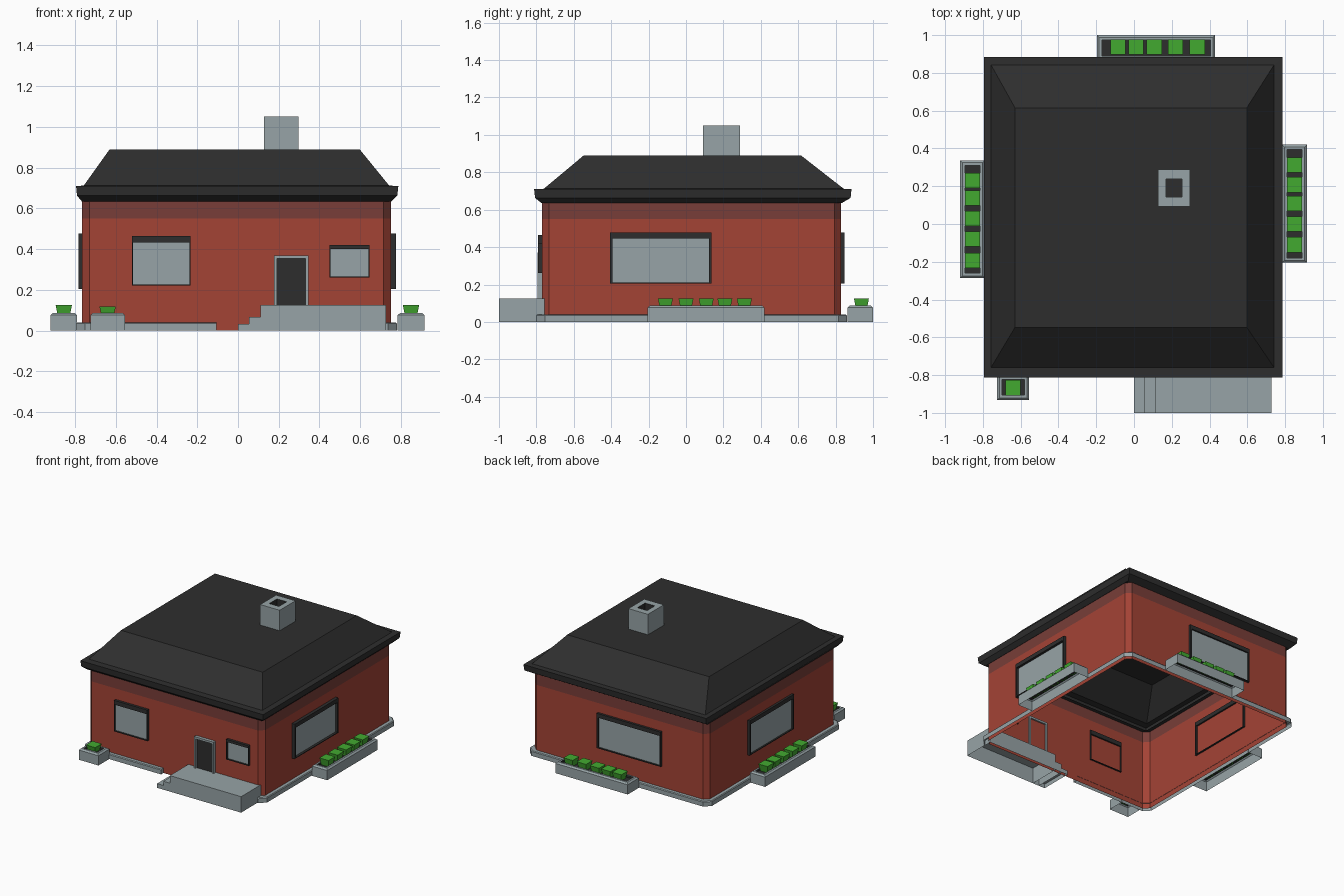
import bpy, bmesh

if "Cube" in bpy.data.objects:
    bpy.data.objects.remove(bpy.data.objects["Cube"])

def mat(name, r, g, b):
    m = bpy.data.materials.new(name)
    m.diffuse_color = (r, g, b, 1)
    m.use_nodes = True
    m.node_tree.nodes["Principled BSDF"].inputs["Base Color"].default_value = m.diffuse_color
    return m

RED = mat("red brick", 0.37, 0.056, 0.036)
BAND = mat("dark red band", 0.19, 0.048, 0.040)
DARK = mat("dark roof", 0.027, 0.027, 0.027)
GREY = mat("grey stone", 0.31, 0.37, 0.385)
GREEN = mat("leaf green", 0.055, 0.40, 0.030)

def finish(name, bm, mats, recalc=True):
    if recalc:
        bmesh.ops.recalc_face_normals(bm, faces=bm.faces[:])
    me = bpy.data.meshes.new(name)
    bm.to_mesh(me)
    bm.free()
    for m in mats:
        me.materials.append(m)
    ob = bpy.data.objects.new(name, me)
    bpy.context.collection.objects.link(ob)
    return ob

def outline(rect, c=0.0):
    """Rectangle (x0, x1, y0, y1), counter-clockwise, with optional cut corners."""
    x0, x1, y0, y1 = rect
    if c == 0:
        return [(x0, y0), (x1, y0), (x1, y1), (x0, y1)]
    return [(x0 + c, y0), (x1 - c, y0), (x1, y0 + c), (x1, y1 - c),
            (x1 - c, y1), (x0 + c, y1), (x0, y1 - c), (x0, y0 + c)]

def grow(rect, d):
    return (rect[0] - d, rect[1] + d, rect[2] - d, rect[3] + d)

def loft(name, levels, mats, c=0.0, cap=True, segs=None):
    """Skin stacked rectangles; segs gives a material number per band, the last for the cap."""
    bm = bmesh.new()
    rings = [[bm.verts.new((x, y, z)) for x, y in outline(r, c)] for r, z in levels]
    segs = segs or [0] * len(levels)
    n = len(rings[0])
    for k in range(len(rings) - 1):
        for i in range(n):
            j = (i + 1) % n
            f = bm.faces.new((rings[k][i], rings[k][j], rings[k + 1][j], rings[k + 1][i]))
            f.material_index = segs[k]
    if cap:
        bm.faces.new(rings[-1]).material_index = segs[-1]
    return finish(name, bm, mats, recalc=False)

# Walls: open shell with cut corners and a dark band under the eaves
WALL = (-0.765, 0.75, -0.77, 0.83)
loft("walls", [(WALL, 0), (WALL, 0.55), (WALL, 0.65)], [RED, BAND], c=0.037, cap=False, segs=[0, 1])

# Roof: hipped with flat top and a boxed eave
EAVE = (-0.795, 0.787, -0.812, 0.885)
loft("roof", [(grow(WALL, -0.03), 0.635), (grow(WALL, 0.002), 0.635), (grow(EAVE, -0.005), 0.663),
              (EAVE, 0.71), ((-0.757, 0.742, -0.76, 0.843), 0.712),
              ((-0.63, 0.597, -0.547, 0.615), 0.89)], [DARK])

# Chimney with recessed dark flue
CH = (0.128, 0.296, 0.092, 0.288)
FLUE = (0.17, 0.254, 0.143, 0.238)
loft("chimney", [(CH, 0.87), (CH, 1.05), (FLUE, 1.05), (FLUE, 0.99)], [GREY, DARK], segs=[0, 0, 1, 1])

# Base strip: runs round the house, open where the porch stands
bm = bmesh.new()
def path(d):
    o = outline(grow(WALL, d), 0.045)
    return [(0.725, o[0][1])] + o[1:] + [o[0], (-0.105, o[0][1])]
prof = [[bm.verts.new((x, y, z)) for x, y in path(d)]
        for d, z in ((0.03, 0), (0.03, 0.034), (0.025, 0.04), (-0.002, 0.04))]
# the strip's outer ring starts right of the porch and ends left of it
for a, b in zip(prof, prof[1:]):
    for i in range(len(a) - 1):
        bm.faces.new((a[i], a[i + 1], b[i + 1], b[i]))
for i in (0, len(prof[0]) - 1):
    x = prof[0][i].co.x
    bm.faces.new([p[i] for p in prof] + [bm.verts.new((x, WALL[2], 0))])
finish("base_strip", bm, [GREY])

# Porch and two steps, open underneath
for name, x0, x1, z in (("porch", 0.11, 0.727, 0.125), ("upper_step", 0.055, 0.11, 0.066),
                        ("lower_step", 0.0, 0.055, 0.033)):
    r = (x0, x1, -1.0, -0.745)
    loft(name, [(r, 0), (r, z)], [GREY])

# Wall openings, in wall coordinates: u along, d outward, z up
SIDES = {
    "front": lambda u, d, z: (u, WALL[2] - d, z),
    "right": lambda u, d, z: (WALL[1] + d, u, z),
    "back": lambda u, d, z: (u, WALL[3] + d, z),
    "left": lambda u, d, z: (WALL[0] - d, u, z),
}

def opening(name, side, u0, u1, z0, z1, rim, top, sill, out, frame, pane, inset=0.006):
    """Raised frame ring around a pane; top bar may be thicker than the sides."""
    P = SIDES[side]
    outer = outline((u0, u1, z0, z1))
    inner = outline((u0 + rim, u1 - rim, z0 + sill, z1 - top))
    bm = bmesh.new()
    rings = [[bm.verts.new(P(u, d, z)) for u, z in pts]
             for pts, d in ((outer, -0.012), (outer, out), (inner, out), (inner, -0.012))]
    for k in range(4):
        a, b = rings[k], rings[(k + 1) % 4]
        for i in range(4):
            j = (i + 1) % 4
            bm.faces.new((a[i], a[j], b[j], b[i]))
    finish(name + "_frame", bm, [frame])
    bm = bmesh.new()
    lo, hi = [[bm.verts.new(P(u, d, z)) for u, z in inner] for d in (0.001, inset)]
    bm.faces.new(lo)
    bm.faces.new(hi)
    for i in range(4):
        j = (i + 1) % 4
        bm.faces.new((lo[i], lo[j], hi[j], hi[i]))
    finish(name + "_pane", bm, [pane])

W = dict(frame=DARK, pane=GREY)
opening("front_window", "front", -0.52, -0.232, 0.222, 0.465, 0.005, 0.033, 0.004, 0.02, **W)
opening("small_window", "front", 0.45, 0.645, 0.262, 0.42, 0.005, 0.02, 0.004, 0.02, **W)
opening("right_window", "right", -0.405, 0.135, 0.205, 0.477, 0.012, 0.032, 0.006, 0.025, **W)
opening("back_window", "back", -0.375, 0.18, 0.205, 0.477, 0.012, 0.032, 0.006, 0.018, **W)
opening("left_window", "left", -0.215, 0.33, 0.205, 0.477, 0.012, 0.032, 0.006, 0.018, **W)
opening("door", "front", 0.177, 0.346, 0.12, 0.37, 0.014, 0.016, 0.0, 0.025, frame=GREY, pane=DARK, inset=0.012)

# Planters: stone box, dark soil, flared bushes
def planter(name, rect, bushes, along, across, top=0.126):
    soil = grow(rect, -0.026)
    loft(name, [(rect, 0), (rect, 0.076), (grow(rect, -0.012), 0.087), (soil, 0.087), (soil, 0.07)],
         [GREY, DARK], segs=[0, 0, 0, 1, 1])
    for i, b in enumerate(bushes):
        x, y = (b, across) if along == "x" else (across, b)
        r = (x - 0.04, x + 0.04, y - 0.04, y + 0.04)
        loft(f"{name}_bush_{i + 1}", [(grow(r, -0.012), 0.065), (r, top)], [GREEN])

planter("front_planter", (-0.725, -0.555, -0.932, -0.797), [-0.64], "x", -0.867, 0.118)
planter("left_planter", (-0.92, -0.79, -0.286, 0.337), [0.23, 0.137, 0.03, -0.08, -0.193], "y", -0.855)
planter("right_planter", (0.784, 0.915, -0.205, 0.42), [0.312, 0.208, 0.108, 0.0, -0.11], "y", 0.849)
planter("back_planter", (-0.196, 0.43, 0.863, 1.0), [-0.085, 0.01, 0.107, 0.22, 0.335], "x", 0.938)
